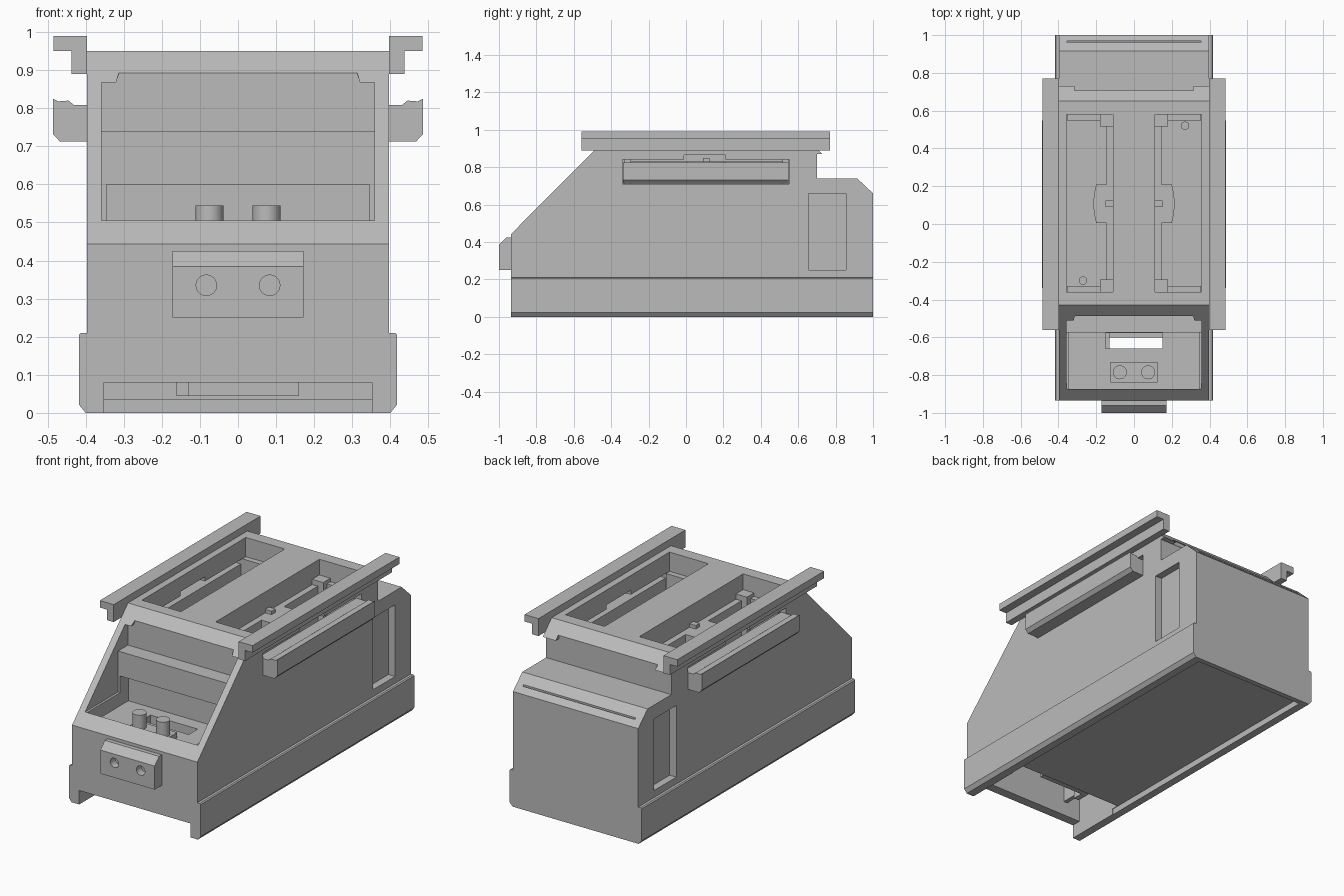
import bpy, bmesh, math
from mathutils import Vector

cube = bpy.data.objects.get("Cube")
if cube:
    bpy.data.objects.remove(cube, do_unlink=True)

grey = bpy.data.materials.new("plain_grey")
grey.use_nodes = True
colour = (0.5, 0.5, 0.5, 1)
grey.diffuse_color = colour
grey.node_tree.nodes["Principled BSDF"].inputs["Base Color"].default_value = colour


def prism(name, profile, axis, lo, hi):
    """Extrude a profile along x (profile y,z), y (profile x,z) or z (profile x,y)."""
    place = {"x": lambda a, b: (lo, a, b), "y": lambda a, b: (a, lo, b),
             "z": lambda a, b: (a, b, lo)}[axis]
    bm = bmesh.new()
    face = bm.faces.new([bm.verts.new(place(a, b)) for a, b in profile])
    ext = bmesh.ops.extrude_face_region(bm, geom=[face])
    step = Vector([hi - lo if c == axis else 0 for c in "xyz"])
    moved = [v for v in ext["geom"] if isinstance(v, bmesh.types.BMVert)]
    bmesh.ops.translate(bm, verts=moved, vec=step)
    bmesh.ops.recalc_face_normals(bm, faces=bm.faces)
    mesh = bpy.data.meshes.new(name)
    bm.to_mesh(mesh)
    bm.free()
    mesh.materials.append(grey)
    ob = bpy.data.objects.new(name, mesh)
    bpy.context.collection.objects.link(ob)
    return ob


def box(name, x0, x1, y0, y1, z0, z1):
    return prism(name, [(x0, y0), (x1, y0), (x1, y1), (x0, y1)], "z", z0, z1)


def disc(a, b, r, n=24):
    return [(a + r * math.cos(math.tau * i / n), b + r * math.sin(math.tau * i / n))
            for i in range(n)]


def sym(half):
    """Complete a right-half outline with its mirror image."""
    return half + [(-a, b) for a, b in reversed(half)]


def combine(target, tool, operation="DIFFERENCE"):
    mod = target.modifiers.new("combine", "BOOLEAN")
    mod.operation, mod.solver, mod.object = operation, "EXACT", tool
    bpy.context.view_layer.update()
    deps = bpy.context.evaluated_depsgraph_get()
    mesh = bpy.data.meshes.new_from_object(target.evaluated_get(deps))
    target.modifiers.clear()
    target.data = mesh
    bpy.data.objects.remove(tool, do_unlink=True)


def cut(target, *dims):
    combine(target, box("cutter", *dims))


# Hull: side profile, with a chamfered lower skirt
hull = prism("hull", [(-.935, .01), (-.935, .443), (-.43, .95), (.65, .95), (.73, .87),
                      (.70, .87), (.70, .74), (.915, .74), (1, .66), (1, .01)],
             "x", -.397, .397)
skirt = prism("skirt", sym([(.40, 0), (.418, .022), (.418, .205), (.412, .21)]),
              "y", -.935, 1)
combine(hull, skirt, "UNION")

# Cabin opening, shelf and floor well
window = sym([(.358, .505), (.358, .868), (.32, .868), (.313, .893)])
combine(hull, prism("cutter", window, "y", -1.1, -.575))
ledge = sym([(.358, .74), (.358, .868), (.32, .868), (.313, .893)])
combine(hull, prism("cutter", ledge, "y", -.6, -.485))
cut(hull, -.345, .345, -.873, -.57, .43, .51)
cut(hull, -.345, .345, -.60, -.50, .43, .60)

# Underside: front cavity, arch and shallow bottom recess
cut(hull, -.352, .352, -.88, -.56, -.1, .37)
cut(hull, -.352, .352, -1.1, -.86, -.1, .08)
cut(hull, -.355, .355, -.60, .97, -.1, .035)
cut(hull, -.15, .15, -.66, -.578, .3, .5)

# Rear overhang relief and thin slit in the rear slope
cut(hull, -.315, .315, .702, .8, .84, .893)
cut(hull, -.355, .355, .962, .969, .66, .8)

for s in (-1, 1):
    def span(a, b):
        return sorted((s * a, s * b))
    # Roof slot, side port with raised middle, and rear side recess
    cut(hull, *span(.11, .357), -.36, .58, .5, 1.1)
    cut(hull, *span(.34, .45), -.34, .55, .71, .84)
    cut(hull, *span(.34, .45), -.01, .21, .80, .865)
    cut(hull, *span(.355, .5), .655, .855, .25, .66)

# Parts mirrored on both sides
for s, side in ((1, "left"), (-1, "right")):
    def mir(points):
        return [(s * a, b) for a, b in points]
    prism(side + "_roof_rail",
          mir([(.396, .99), (.484, .99), (.484, .95), (.437, .95), (.437, .89), (.396, .89)]),
          "y", -.56, .77)
    prism(side + "_side_pod",
          mir([(.365, .712), (.467, .712), (.486, .732), (.486, .825), (.472, .818),
               (.445, .82), (.43, .808), (.365, .808)]), "y", -.338, .548)

    def part(name, x0, x1, *rest):
        box(side + name, *sorted((s * x0, s * x1)), *rest)
    # Fittings inside the roof slot
    part("_slot_wall", .11, .145, -.36, .58, .5, .83)
    for end, y0, y1, b0, b1 in (("front", -.36, -.295, -.36, -.328),
                                ("rear", .515, .58, .548, .58)):
        part("_%s_post" % end, .11, .18, y0, y1, .5, .86)
        part("_%s_bracket" % end, .18, .355, b0, b1, .5, .84)
    prism(side + "_slot_seat",
          mir([(.14, .005), (.20, .005), (.212, .06), (.215, .107), (.212, .155), (.20, .21),
               (.14, .21)]), "z", .74, .83)
    part("_seat_divider", .11, .15, .09, .125, .82, .85)
    prism(side + "_slot_stud", disc(s * .27, .52 if s > 0 else -.30, .022), "z", .49, .53)
    # Cabin floor post
    post = prism(side + "_floor_post", disc(s * .075, -.785, .037), "z", .42, .545)
    bpy.context.view_layer.objects.active = post
    post.select_set(True)
    bpy.ops.object.shade_smooth_by_angle()
    post.select_set(False)

box("post_base", -.125, .125, -.84, -.73, .42, .462)

# Front lamp block with two round sockets
lamp = prism("lamp_block", [(-.93, .25), (-1, .25), (-1, .385), (-.96, .425), (-.93, .425)],
             "x", -.172, .172)
for x in (-.083, .083):
    combine(lamp, prism("cutter", disc(x, .335, .027), "y", -1.1, -.955))

# Frame pieces in the front underside cavity
box("underside_crossbar", -.13, .16, -.60, -.555, .045, .10)
box("underside_bracket", -.162, -.13, -.66, -.555, .045, .16)
for x in (-.25, .25):
    box("underside_rib", x - .012, x + .012, -.875, -.56, .16, .375)
